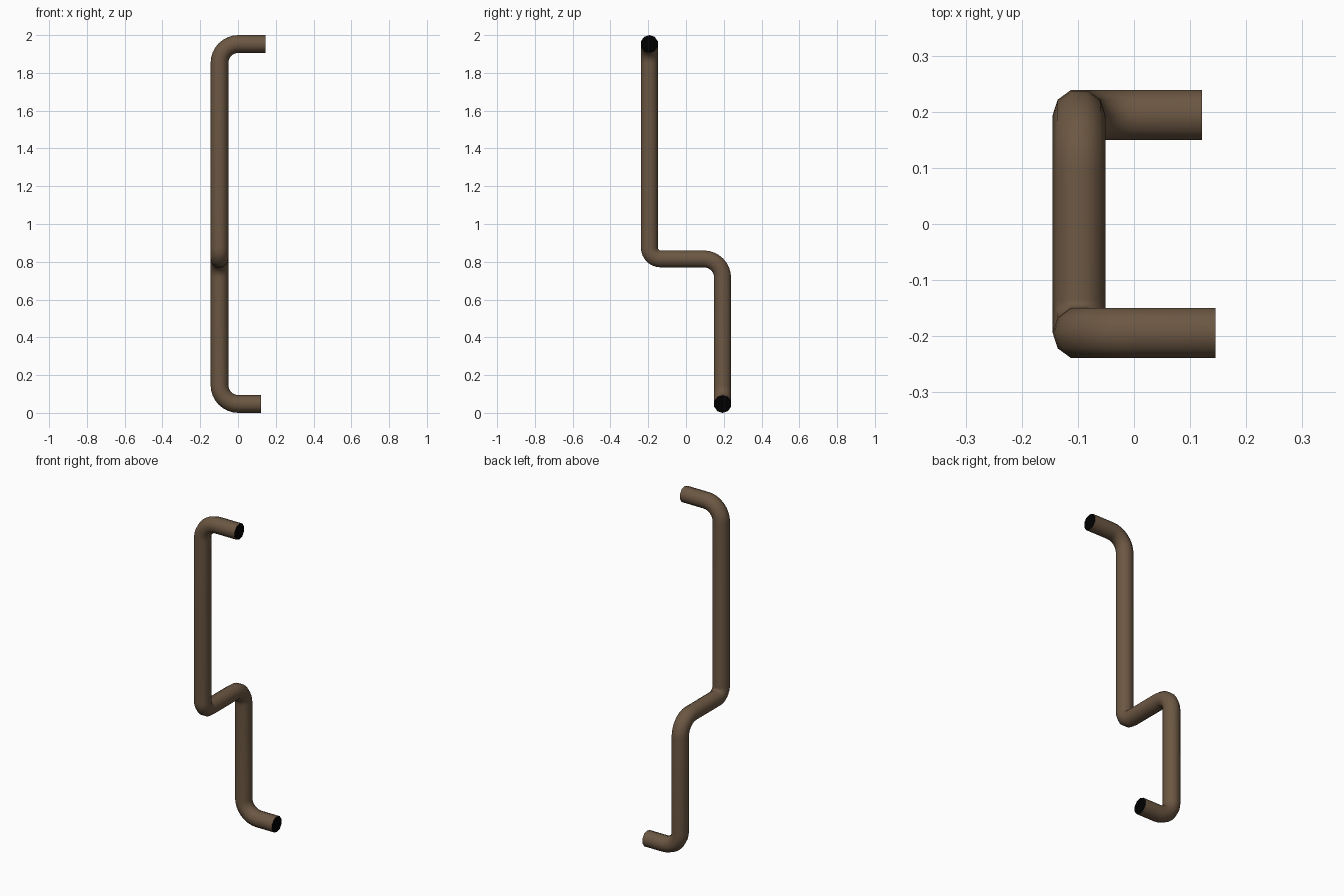
import bpy, bmesh, math
from mathutils import Vector

if "Cube" in bpy.data.objects:
    bpy.data.objects.remove(bpy.data.objects["Cube"])

R, SIDES, SEGS = 0.047, 10, 8


def material(name, colour):
    m = bpy.data.materials.new(name)
    m.diffuse_color = (*colour, 1)
    m.use_nodes = True
    m.node_tree.nodes["Principled BSDF"].inputs["Base Color"].default_value = m.diffuse_color
    return m


brown = material("pipe_brown", (0.15, 0.096, 0.056))
black = material("end_black", (0.0, 0.0, 0.0))

# Centre line corners with their bend radius
corners = [
    ((0.121, 0.194, 0.047), 0),
    ((-0.098, 0.194, 0.047), 0.1),
    ((-0.098, 0.194, 0.815), 0.1),
    ((-0.098, -0.194, 0.815), 0.06),
    ((-0.098, -0.194, 1.953), 0.1),
    ((0.145, -0.194, 1.953), 0),
]
pts = [Vector(p) for p, _ in corners]

# Rounded path as (point, tangent) pairs
path = [(pts[0], (pts[1] - pts[0]).normalized())]
for i in range(1, len(pts) - 1):
    r = corners[i][1]
    a = (pts[i] - pts[i - 1]).normalized()
    b = (pts[i + 1] - pts[i]).normalized()
    centre = pts[i] - a * r + b * r
    for k in range(SEGS + 1):
        t = k / SEGS * math.pi / 2
        path.append((centre - b * r * math.cos(t) + a * r * math.sin(t),
                     a * math.cos(t) + b * math.sin(t)))
path.append((pts[-1], (pts[-1] - pts[-2]).normalized()))

# Sweep a ten-sided ring along the path
bm = bmesh.new()
rings = []
u, prev = Vector((0, 0, 1)), path[0][1]
for p, t in path:
    u = prev.rotation_difference(t) @ u
    prev = t
    v = t.cross(u)
    rings.append([bm.verts.new(p + R * (u * math.cos(q) + v * math.sin(q)))
                  for q in (2 * math.pi * j / SIDES for j in range(SIDES))])
for r0, r1 in zip(rings, rings[1:]):
    for j in range(SIDES):
        n = (j + 1) % SIDES
        bm.faces.new((r0[j], r0[n], r1[n], r1[j])).smooth = True

# Flat black caps on both ends, with their own vertices so the rims stay sharp
for ring in (rings[0][::-1], rings[-1]):
    cap = bm.faces.new([bm.verts.new(w.co) for w in ring])
    cap.material_index = 1
bm.normal_update()

me = bpy.data.meshes.new("bent_pipe")
bm.to_mesh(me)
bm.free()
me.materials.append(brown)
me.materials.append(black)
bpy.context.collection.objects.link(bpy.data.objects.new("bent_pipe", me))
